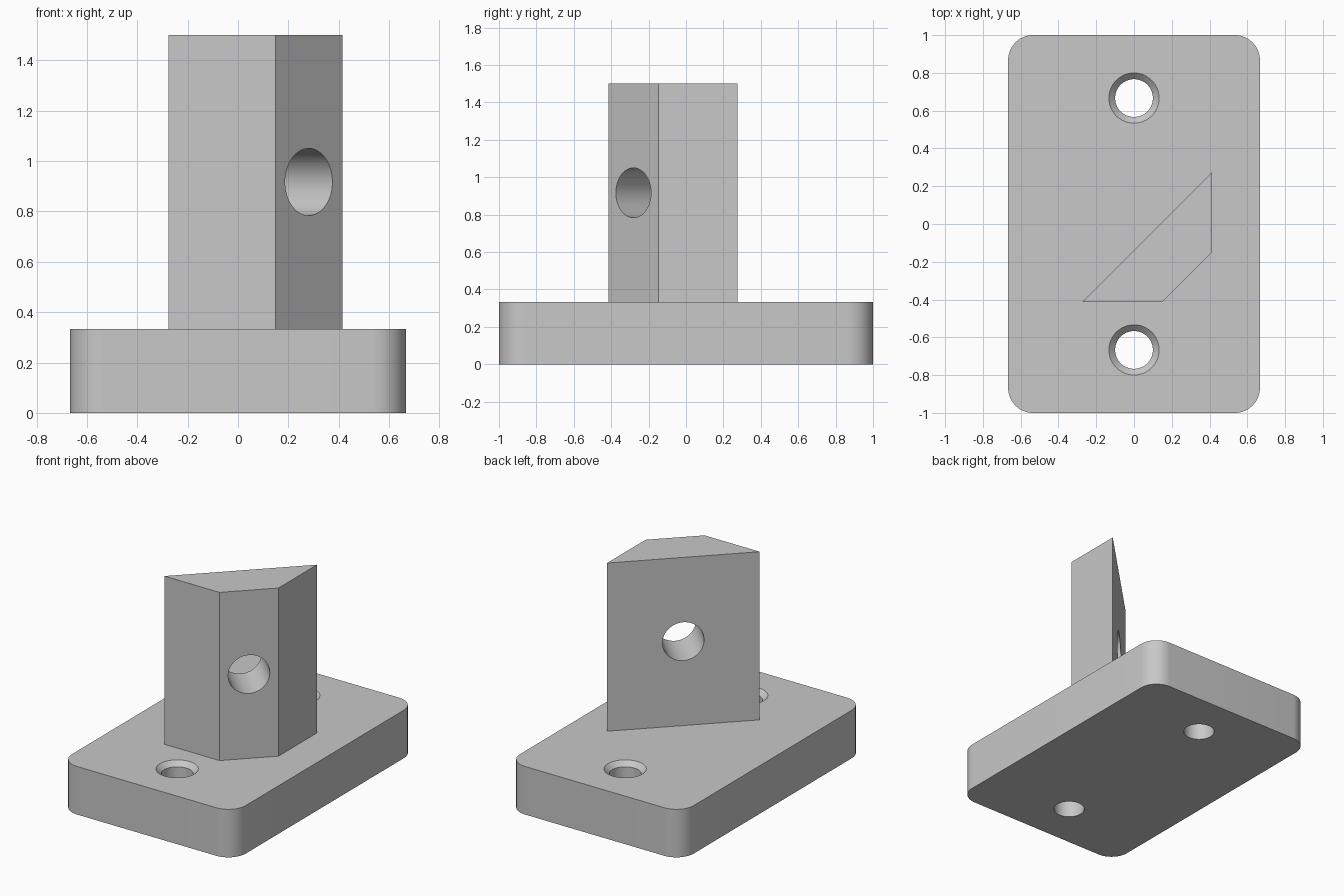
import bpy, bmesh
from math import radians, pi, sin, cos
from mathutils import Matrix, Vector

cube = bpy.data.objects.get("Cube")
if cube:
    bpy.data.objects.remove(cube, do_unlink=True)

# Single plain grey
GREY = (0.58, 0.58, 0.58, 1)
grey = bpy.data.materials.new("plain grey")
grey.use_nodes = True
grey.diffuse_color = GREY
grey.node_tree.nodes["Principled BSDF"].inputs["Base Color"].default_value = GREY

THICK, TOP = 1 / 3, 1.5
HALF_W, HALF_L, CORNER = 2 / 3, 1.0, 0.133
SCREW_R, SINK_R, BORE_R = 0.1, 0.133, 0.133
SEGS = 64


def ring(radius, n=SEGS):
    return [(radius * cos(2 * pi * i / n), radius * sin(2 * pi * i / n)) for i in range(n)]


def loft(name, layers):
    """Closed solid through stacked outlines given as (z, points)."""
    bm = bmesh.new()
    loops = [[bm.verts.new((x, y, z)) for x, y in pts] for z, pts in layers]
    bm.faces.new(loops[0][::-1])
    bm.faces.new(loops[-1])
    for low, high in zip(loops, loops[1:]):
        for i in range(len(low)):
            j = (i + 1) % len(low)
            bm.faces.new((low[i], low[j], high[j], high[i]))
    bmesh.ops.recalc_face_normals(bm, faces=bm.faces)
    mesh = bpy.data.meshes.new(name)
    bm.to_mesh(mesh)
    bm.free()
    mesh.materials.append(grey)
    obj = bpy.data.objects.new(name, mesh)
    bpy.context.collection.objects.link(obj)
    return obj


def activate(obj):
    bpy.ops.object.select_all(action='DESELECT')
    obj.select_set(True)
    bpy.context.view_layer.objects.active = obj


def cut(obj, cutter):
    cutter.hide_render = True
    activate(obj)
    mod = obj.modifiers.new("hole", 'BOOLEAN')
    mod.operation = 'DIFFERENCE'
    mod.solver = 'EXACT'
    mod.object = cutter
    bpy.ops.object.modifier_apply(modifier=mod.name)
    bpy.data.objects.remove(cutter, do_unlink=True)


# Base plate with rounded corners
outline = []
for k, (sx, sy) in enumerate([(1, 1), (-1, 1), (-1, -1), (1, -1)]):
    for i in range(17):
        a = radians(90) * (k + i / 16)
        outline.append((sx * (HALF_W - CORNER) + CORNER * cos(a),
                        sy * (HALF_L - CORNER) + CORNER * sin(a)))
plate = loft("base_plate", [(0, outline), (THICK, outline)])

# Chamfered screw holes
chamfer = SINK_R - SCREW_R
lip = 0.02
for side in (-1, 1):
    drill = loft("screw_hole_cutter", [
        (-0.1, ring(SCREW_R)),
        (THICK - chamfer, ring(SCREW_R)),
        (THICK + lip, ring(SINK_R + lip))])
    drill.location.y = side * 2 / 3
    bpy.context.view_layer.update()
    cut(plate, drill)

# Upright post with a diagonal back and a bevelled front corner
section = [(-0.275, -0.414), (0.148, -0.414), (0.414, -0.148), (0.414, 0.275)]
post = loft("upright_post", [(THICK, section), (TOP, section)])

# Cross bore square to the diagonal back
bore = loft("cross_bore_cutter", [(-1, ring(BORE_R)), (1, ring(BORE_R))])
direction = Vector((1, -1, 0)).to_track_quat('Z', 'Y').to_matrix().to_4x4()
bore.matrix_world = Matrix.Translation((0.283, -0.283, 0.917)) @ direction
bpy.context.view_layer.update()
cut(post, bore)

for part in (plate, post):
    activate(part)
    bpy.ops.object.shade_smooth_by_angle(angle=radians(30))
